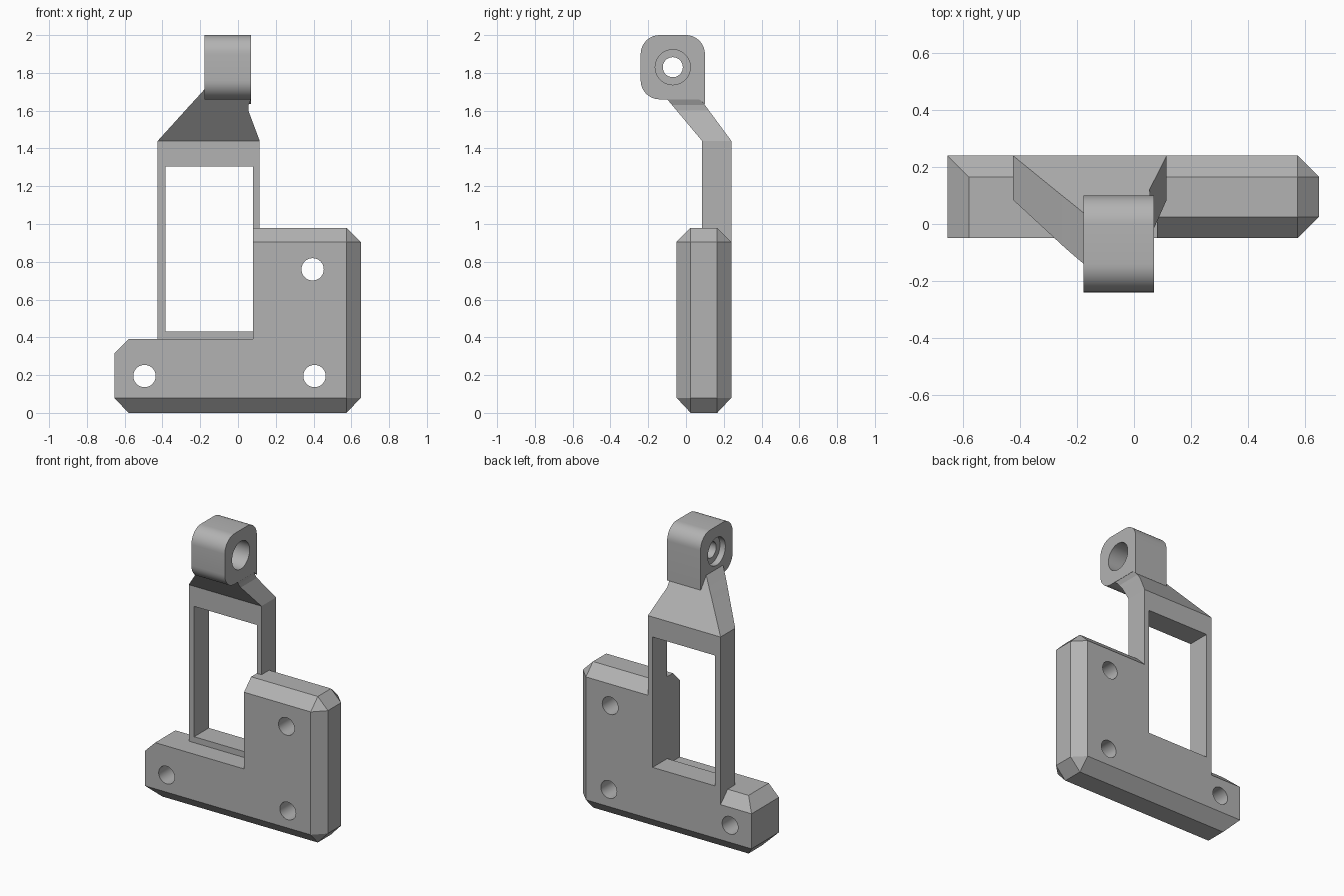
import bpy, bmesh, math
from mathutils import Matrix

cube = bpy.data.objects.get("Cube")
if cube:
    bpy.data.objects.remove(cube, do_unlink=True)

grey = bpy.data.materials.new("plain grey")
grey.use_nodes = True
COLOUR = (0.45, 0.45, 0.45, 1)
grey.diffuse_color = COLOUR
grey.node_tree.nodes["Principled BSDF"].inputs["Base Color"].default_value = COLOUR


def finish(name, bm):
    bmesh.ops.recalc_face_normals(bm, faces=bm.faces)
    mesh = bpy.data.meshes.new(name)
    bm.to_mesh(mesh)
    bm.free()
    mesh.materials.append(grey)
    obj = bpy.data.objects.new(name, mesh)
    bpy.context.collection.objects.link(obj)
    return obj


def hull(name, points):
    bm = bmesh.new()
    verts = [bm.verts.new(p) for p in points]
    bmesh.ops.convex_hull(bm, input=verts)
    bmesh.ops.dissolve_limit(bm, angle_limit=0.01, verts=bm.verts, edges=bm.edges)
    return finish(name, bm)


def box(name, x, y, z):
    return hull(name, [(a, b, c) for a in x for b in y for c in z])


def loft(name, rings):
    bm = bmesh.new()
    loops = [[bm.verts.new(p) for p in ring] for ring in rings]
    n = len(loops[0])
    for low, high in zip(loops, loops[1:]):
        for i in range(n):
            j = (i + 1) % n
            bm.faces.new((low[i], low[j], high[j], high[i]))
    bm.faces.new(loops[0])
    bm.faces.new(loops[-1])
    return finish(name, bm)


def cylinder(name, centre, radius, depth, axis):
    bm = bmesh.new()
    turn = Matrix.Rotation(math.pi / 2, 4, "X" if axis == "Y" else "Y")
    bmesh.ops.create_cone(bm, cap_ends=True, segments=48, radius1=radius,
                          radius2=radius, depth=depth,
                          matrix=Matrix.Translation(centre) @ turn)
    return finish(name, bm)


def cut(obj, cutter):
    mod = obj.modifiers.new("cut", "BOOLEAN")
    mod.operation = "DIFFERENCE"
    mod.solver = "EXACT"
    mod.object = cutter
    cutter.hide_render = True
    bpy.context.view_layer.objects.active = obj
    bpy.ops.object.modifier_apply(modifier=mod.name)
    bpy.data.objects.remove(cutter, do_unlink=True)


def smooth(obj):
    bpy.ops.object.select_all(action="DESELECT")
    obj.select_set(True)
    bpy.context.view_layer.objects.active = obj
    bpy.ops.object.shade_smooth_by_angle(angle=math.radians(30))


# Shared plate depths: outer faces and chamfer lines
FRONT, BACK = -0.05, 0.24
IN_FRONT, IN_BACK = 0.025, 0.165
STEP = 0.08

# Tall block, chamfered all round except on its inner side
section = [(FRONT, 0.08), (FRONT, 0.905), (IN_FRONT, 0.98), (IN_BACK, 0.98),
           (BACK, 0.905), (BACK, 0.08), (IN_BACK, 0), (IN_FRONT, 0)]
block = hull("tall_block",
             [(x, y, z) for x in (STEP, 0.575) for y, z in section]
             + [(0.65, y, z) for y in (IN_FRONT, IN_BACK) for z in (0.08, 0.905)])

# Low foot bar with a square front top edge
section = [(FRONT, 0.08), (FRONT, 0.39), (IN_BACK, 0.39), (BACK, 0.315),
           (BACK, 0.08), (IN_BACK, 0), (IN_FRONT, 0)]
bar = hull("foot_bar",
           [(STEP, y, z) for y, z in section]
           + [(-0.58, y, z) for y, z in ((FRONT, 0.39), (IN_BACK, 0.39),
                                         (IN_BACK, 0), (IN_FRONT, 0))]
           + [(-0.655, y, z) for y in (FRONT, BACK) for z in (0.08, 0.315)])

# Screw holes
for part, x, z in ((bar, -0.495, 0.195), (block, 0.405, 0.195), (block, 0.395, 0.76)):
    cut(part, cylinder("screw_cutter", (x, 0.1, z), 0.059, 1, "Y"))
smooth(bar)
smooth(block)

# Open upright frame
frame = box("upright_frame", (-0.425, 0.115), (0.085, BACK), (0.3, 1.44))
cut(frame, box("window_cutter", (-0.385, STEP), (-0.5, 0.5), (0.43, 1.305)))

# Leaning neck: height, left x, right x, front y, back y
levels = [(1.44, -0.425, 0.115, 0.085, 0.24),
          (1.60, -0.28, 0.055, -0.049, 0.122),
          (1.63, -0.253, 0.056, -0.074, 0.10),
          (1.66, -0.225, 0.068, -0.099, 0.078),
          (1.72, -0.171, 0.068, -0.145, 0.034)]
loft("neck", [[(a, f, z), (b, f, z), (b, k, z), (a, k, z)]
              for z, a, b, f, k in levels])

# Pivot head: rounded profile with one square lower corner
R = 0.1
profile = [(0.10, 1.635), (0.07, 1.66)]
for cy, cz, start in ((-0.14, 1.76, 270), (-0.14, 1.90, 180), (0.0, 1.90, 90)):
    for i in range(11):
        a = math.radians(start - 9 * i)
        profile.append((cy + R * math.cos(a), cz + R * math.sin(a)))
head = loft("pivot_head", [[(x, y, z) for y, z in profile] for x in (-0.178, 0.07)])

# Stepped pivot bore: through hole, deep and shallow recesses
for x, radius, depth in ((0, 0.053, 1), (0.07, 0.093, 0.3), (-0.178, 0.093, 0.08)):
    cut(head, cylinder("bore_cutter", (x, -0.07, 1.83), radius, depth, "X"))
smooth(head)
